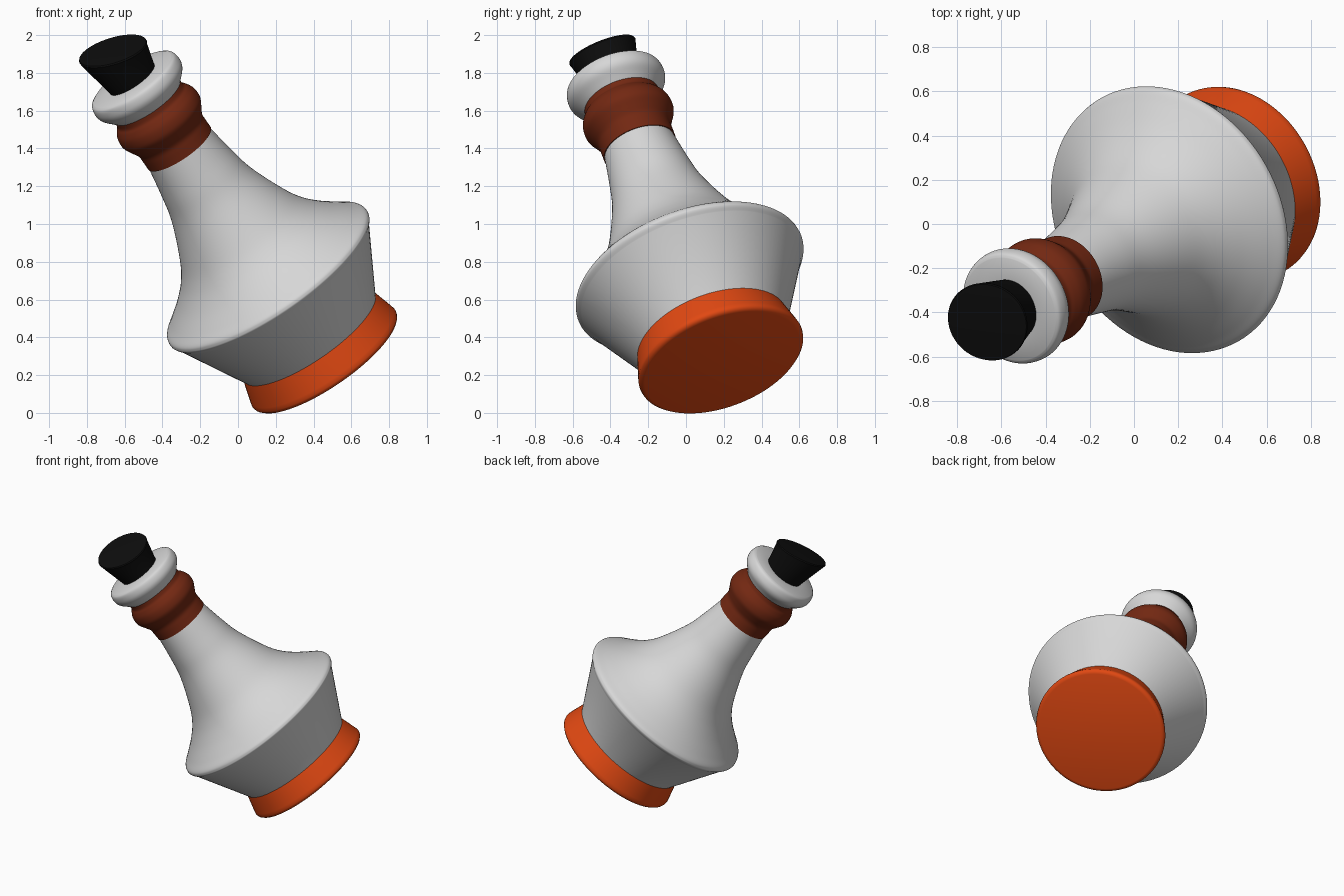
import bpy, bmesh, math
from mathutils import Vector, Matrix

cube = bpy.data.objects.get("Cube")
if cube:
    bpy.data.objects.remove(cube)

SEGMENTS = 96
AXIS = Vector((-0.54, -0.303, 0.786)).normalized()
BASE = Vector((0.456, 0.185, 0.286))
TILT = Matrix.Translation(BASE) @ AXIS.to_track_quat("Z", "Y").to_matrix().to_4x4()


def material(name, colour):
    mat = bpy.data.materials.new(name)
    mat.use_nodes = True
    mat.diffuse_color = (*colour, 1)
    bsdf = next(n for n in mat.node_tree.nodes if n.type == "BSDF_PRINCIPLED")
    bsdf.inputs["Base Color"].default_value = (*colour, 1)
    bsdf.inputs["Roughness"].default_value = 0.6
    return mat


def spline(points, steps=6):
    """Smooth curve through the given (radius, height) points."""
    pts = [Vector(p) for p in points]
    pts = [2 * pts[0] - pts[1]] + pts + [2 * pts[-1] - pts[-2]]
    out = []
    for a, b, c, d in zip(pts, pts[1:], pts[2:], pts[3:]):
        for i in range(steps):
            t = i / steps
            out.append(0.5 * (2 * b + (c - a) * t + (2 * a - 5 * b + 4 * c - d) * t**2
                              + (3 * b - a - 3 * c + d) * t**3))
    return [tuple(p) for p in out] + [tuple(points[-1])]


def lathe(name, profile, mat):
    """Closed turned solid along the bottle's axis."""
    bm = bmesh.new()
    rings = []
    for r, h in profile:
        rings.append([bm.verts.new((r * math.cos(a), r * math.sin(a), h))
                      for a in (2 * math.pi * i / SEGMENTS for i in range(SEGMENTS))])
    for low, high in zip(rings, rings[1:]):
        for i in range(SEGMENTS):
            j = (i + 1) % SEGMENTS
            bm.faces.new((low[i], low[j], high[j], high[i]))
    bm.faces.new(rings[0][::-1])
    bm.faces.new(rings[-1])
    bm.transform(TILT)
    mesh = bpy.data.meshes.new(name)
    bm.to_mesh(mesh)
    bm.free()
    mesh.materials.append(mat)
    obj = bpy.data.objects.new(name, mesh)
    bpy.context.collection.objects.link(obj)
    bpy.ops.object.select_all(action="DESELECT")
    obj.select_set(True)
    bpy.context.view_layer.objects.active = obj
    bpy.ops.object.shade_smooth_by_angle(angle=math.radians(35))
    return obj


white = material("white glaze", (0.68, 0.68, 0.68))
orange = material("orange", (0.75, 0.065, 0.006))
brown = material("red brown", (0.17, 0.021, 0.006))
black = material("black", (0.004, 0.004, 0.004))

# Flared foot
lathe("foot", [(0.43, -0.022), (0.444, -0.018), (0.454, -0.008), (0.457, 0.004),
               (0.452, 0.025), (0.418, 0.147)], orange)

# Conical belly, rounded rim and sweeping shoulder
shoulder = spline([(0.612, 0.515), (0.628, 0.535), (0.631, 0.55), (0.62, 0.572),
                   (0.57, 0.612), (0.48, 0.69), (0.4, 0.78), (0.337, 0.89),
                   (0.256, 1.095), (0.222, 1.25), (0.19, 1.45)])
lathe("body", [(0.418, 0.147)] + shoulder, white)

# Collar around the neck
lathe("neck_band", [(0.18, 1.42)] + spline([
    (0.2, 1.42), (0.2, 1.47), (0.202, 1.51), (0.222, 1.55), (0.243, 1.59), (0.247, 1.62),
    (0.241, 1.655), (0.224, 1.685), (0.209, 1.705), (0.206, 1.74)], 4), brown)

# Flanged mouth
lathe("lip", spline([(0.198, 1.725), (0.225, 1.755), (0.256, 1.79), (0.268, 1.82),
                     (0.267, 1.85), (0.259, 1.873), (0.243, 1.884)], 4)
      + [(0.14, 1.886)], white)

# Tapered stopper whose top ring leans away from the bottle's axis
stopper = lathe("stopper", [(0.135, 1.86), (0.184, 2.06), (0.1875, 2.07),
                            (0.184, 2.078), (0.17, 2.08)], black)
top_centre = BASE + AXIS * 2.07
lean = AXIS.rotation_difference(Vector((-0.28, -0.36, 0.89)).normalized())
for v in stopper.data.vertices:
    if (v.co - BASE).dot(AXIS) > 2:
        v.co = top_centre + lean @ (v.co - top_centre)
